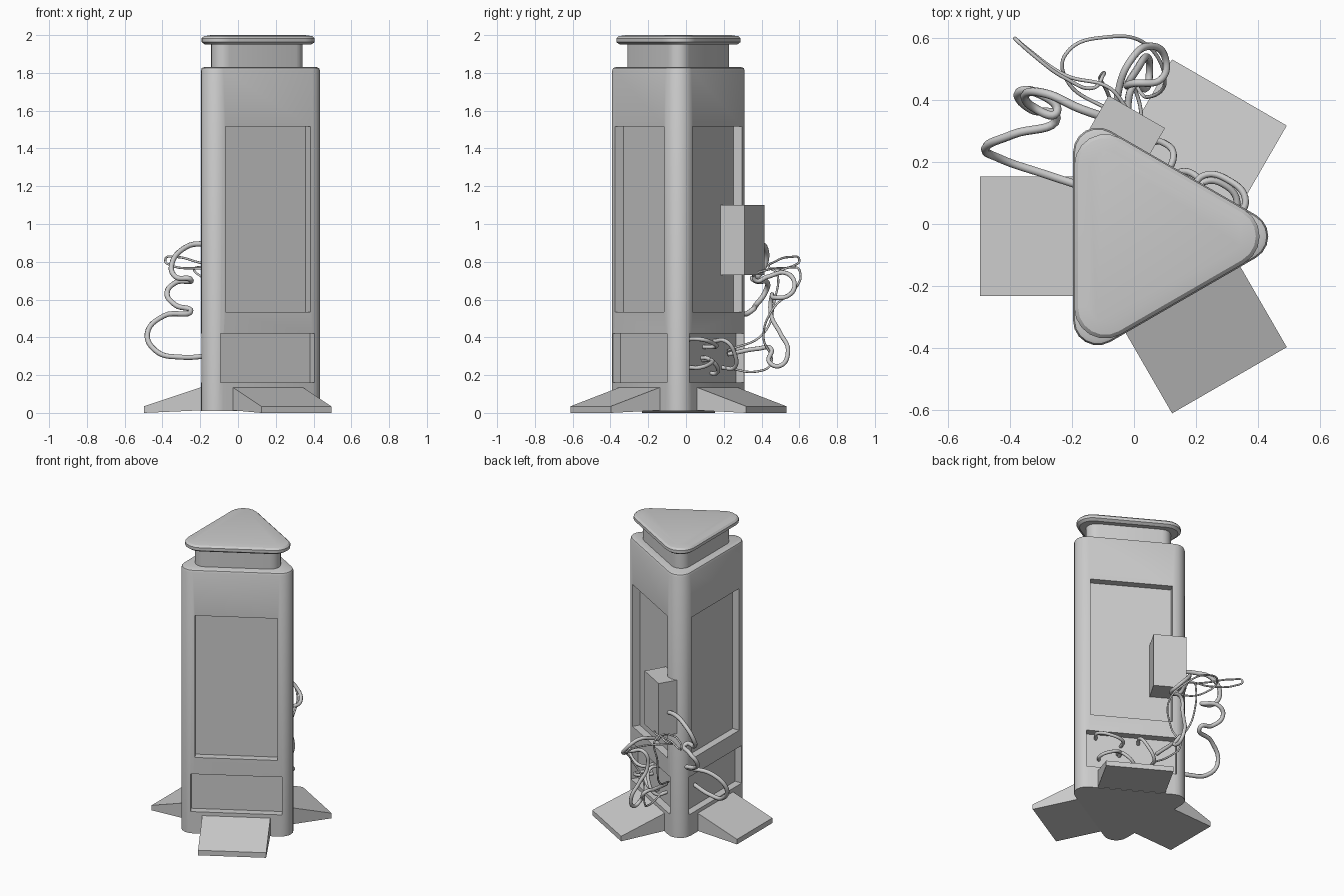
import bpy, bmesh
from math import sin, cos, pi, radians
from mathutils import Vector

if "Cube" in bpy.data.objects:
    bpy.data.objects.remove(bpy.data.objects["Cube"])

CX, CY = 0.04, -0.04          # axis of the three-sided column
R, RC = 0.237, 0.08           # face distance and corner radius
FACES = (60, 180, 300)        # outward direction of each face


def place(angle, u, d, z):
    """Point in a face frame: u along the face, d outward from the axis."""
    a = radians(angle)
    return Vector((CX + d * cos(a) - u * sin(a), CY + d * sin(a) + u * cos(a), z))


def finish(bm, name, smooth=True):
    bmesh.ops.recalc_face_normals(bm, faces=bm.faces)
    me = bpy.data.meshes.new(name)
    bm.to_mesh(me)
    bm.free()
    ob = bpy.data.objects.new(name, me)
    bpy.context.collection.objects.link(ob)
    bpy.ops.object.select_all(action='DESELECT')
    ob.select_set(True)
    bpy.context.view_layer.objects.active = ob
    if smooth:
        bpy.ops.object.shade_smooth_by_angle(angle=radians(30))
    return ob


def tri_column(name, r, rc, profile, seg=6):
    """Rounded triangle lofted through (z, inset) rings."""
    bm = bmesh.new()
    rings = []
    for z, inset in profile:
        ring = []
        for corner in (0, 120, 240):
            c = place(corner, 0, 2 * (r - rc), z)
            rad = max(rc - inset, 0.005)
            back = 2 * min(rc - inset - rad, 0)
            for i in range(seg + 1):
                a = radians(corner - 60 + 120 * i / seg)
                off = Vector((cos(a), sin(a), 0)) * rad
                m = Vector((cos(radians(corner)), sin(radians(corner)), 0)) * back
                ring.append(bm.verts.new(c + off + m))
        rings.append(ring)
    n = len(rings[0])
    for lo, hi in zip(rings, rings[1:]):
        for i in range(n):
            bm.faces.new((lo[i], lo[(i + 1) % n], hi[(i + 1) % n], hi[i]))
    bm.faces.new(rings[0][::-1])
    bm.faces.new(rings[-1])
    return finish(bm, name)


def add_prism(bm, angle, u0, u1, outline):
    """Extrude a (d, z) outline along the face from u0 to u1."""
    a = [bm.verts.new(place(angle, u0, d, z)) for d, z in outline]
    b = [bm.verts.new(place(angle, u1, d, z)) for d, z in outline]
    n = len(a)
    bm.faces.new(a)
    bm.faces.new(b[::-1])
    for i in range(n):
        bm.faces.new((a[i], b[i], b[(i + 1) % n], a[(i + 1) % n]))


def rect(d0, d1, z0, z1):
    return [(d0, z0), (d1, z0), (d1, z1), (d0, z1)]


def cable(name, pts, radius):
    cu = bpy.data.curves.new(name, 'CURVE')
    cu.dimensions = '3D'
    cu.bevel_depth = radius
    cu.bevel_resolution = 2
    cu.resolution_u = 8
    cu.use_fill_caps = True
    sp = cu.splines.new('BEZIER')
    sp.bezier_points.add(len(pts) - 1)
    for bp, p in zip(sp.bezier_points, pts):
        bp.co = p
        bp.handle_left_type = bp.handle_right_type = 'AUTO'
    ob = bpy.data.objects.new(name, cu)
    bpy.context.collection.objects.link(ob)


# column body, with recessed upper and lower panels on each face
body = tri_column("column_body", R, RC,
                  [(0.01, 0), (1.813, 0), (1.825, 0.005), (1.83, 0.017)])
bm = bmesh.new()
for ang in FACES:
    add_prism(bm, ang, -0.26, 0.26, rect(R - 0.05, 0.35, 0.535, 1.515))
    add_prism(bm, ang, -0.287, 0.287, rect(R - 0.05, 0.35, 0.16, 0.42))
cutter = finish(bm, "panel_cutter", False)
cutter.hide_render = True
bpy.context.view_layer.objects.active = body
mod = body.modifiers.new("recesses", 'BOOLEAN')
mod.object = cutter
mod.operation = 'DIFFERENCE'
mod.solver = 'EXACT'
bpy.ops.object.modifier_apply(modifier=mod.name)
bpy.data.objects.remove(cutter)
bpy.ops.object.select_all(action='DESELECT')
body.select_set(True)
bpy.ops.object.shade_smooth_by_angle(angle=radians(30))

# neck and cap
tri_column("neck", 0.183, 0.065, [(1.81, 0), (1.97, 0)])
tri_column("cap", 0.233, 0.1,
           [(1.95, 0.018), (1.963, 0), (1.983, 0), (1.994, 0.012), (2.0, 0.05)])

# sloped feet
for ang, half in zip(FACES, (0.214, 0.193, 0.214)):
    bm = bmesh.new()
    add_prism(bm, ang, -half, half,
              [(0.537, 0), (0.537, 0.035), (0.237, 0.135), (0.2, 0.135), (0.2, 0.015)])
    finish(bm, "foot_%d" % ang, False)

# junction box on the back right face
bm = bmesh.new()
add_prism(bm, 60, 0.123, 0.333, rect(0.186, 0.333, 0.73, 1.10))
finish(bm, "junction_box", False)

# thick cable from the box round the corner into the left lower panel
cable("main_cable", [
    (-0.08, 0.34, 0.88), (-0.18, 0.375, 0.895), (-0.28, 0.42, 0.875), (-0.35, 0.42, 0.79),
    (-0.33, 0.38, 0.72), (-0.25, 0.36, 0.705), (-0.33, 0.43, 0.69), (-0.375, 0.42, 0.64),
    (-0.33, 0.37, 0.57), (-0.25, 0.345, 0.54), (-0.39, 0.29, 0.515), (-0.48, 0.245, 0.42),
    (-0.43, 0.21, 0.325), (-0.3, 0.165, 0.295), (-0.13, 0.11, 0.305)], 0.014)

# thick cable looping from the box into the back right lower panel
cable("looped_cable", [
    (-0.03, 0.36, 0.75), (-0.05, 0.37, 0.70), (-0.05, 0.43, 0.72), (-0.01, 0.53, 0.74),
    (0.05, 0.575, 0.68), (0.10, 0.54, 0.62), (0.09, 0.47, 0.61), (0.0, 0.455, 0.62),
    (-0.02, 0.45, 0.52), (0.01, 0.50, 0.42), (0.04, 0.54, 0.33), (0.05, 0.50, 0.25),
    (0.04, 0.44, 0.27), (0.0, 0.45, 0.34), (-0.02, 0.38, 0.34), (0.0, 0.22, 0.31)], 0.012)

# thin wires
cable("thin_wire_upper", [
    (-0.02, 0.37, 0.74), (-0.08, 0.44, 0.76), (-0.22, 0.48, 0.765), (-0.35, 0.57, 0.78),
    (-0.385, 0.60, 0.81), (-0.33, 0.55, 0.825), (-0.22, 0.47, 0.80), (-0.13, 0.44, 0.77),
    (-0.10, 0.48, 0.74), (-0.11, 0.47, 0.60), (-0.08, 0.41, 0.42), (-0.02, 0.22, 0.33)], 0.006)
cable("thin_wire_loop", [
    (0.0, 0.35, 0.74), (-0.1, 0.38, 0.70), (-0.22, 0.47, 0.74), (-0.22, 0.55, 0.77),
    (-0.08, 0.605, 0.74), (0.04, 0.58, 0.66), (0.10, 0.46, 0.55), (0.04, 0.41, 0.40),
    (0.0, 0.45, 0.26), (0.02, 0.38, 0.22), (0.03, 0.21, 0.24)], 0.006)

# short patch cables inside the back right lower panel: u0, u1, reach, z0, z1
for i, (u0, u1, d, z0, z1) in enumerate((
        (-0.22, -0.06, 0.29, 0.39, 0.35), (-0.20, -0.07, 0.27, 0.24, 0.28),
        (-0.08, 0.02, 0.25, 0.29, 0.21), (0.05, 0.14, 0.29, 0.38, 0.24))):
    cable("patch_cable_%d" % i, [
        place(60, u0, 0.185, z0), place(60, u0, d - 0.03, z0),
        place(60, (u0 + u1) / 2, d, (z0 + z1) / 2),
        place(60, u1, d - 0.03, z1), place(60, u1, 0.185, z1)], 0.011)
